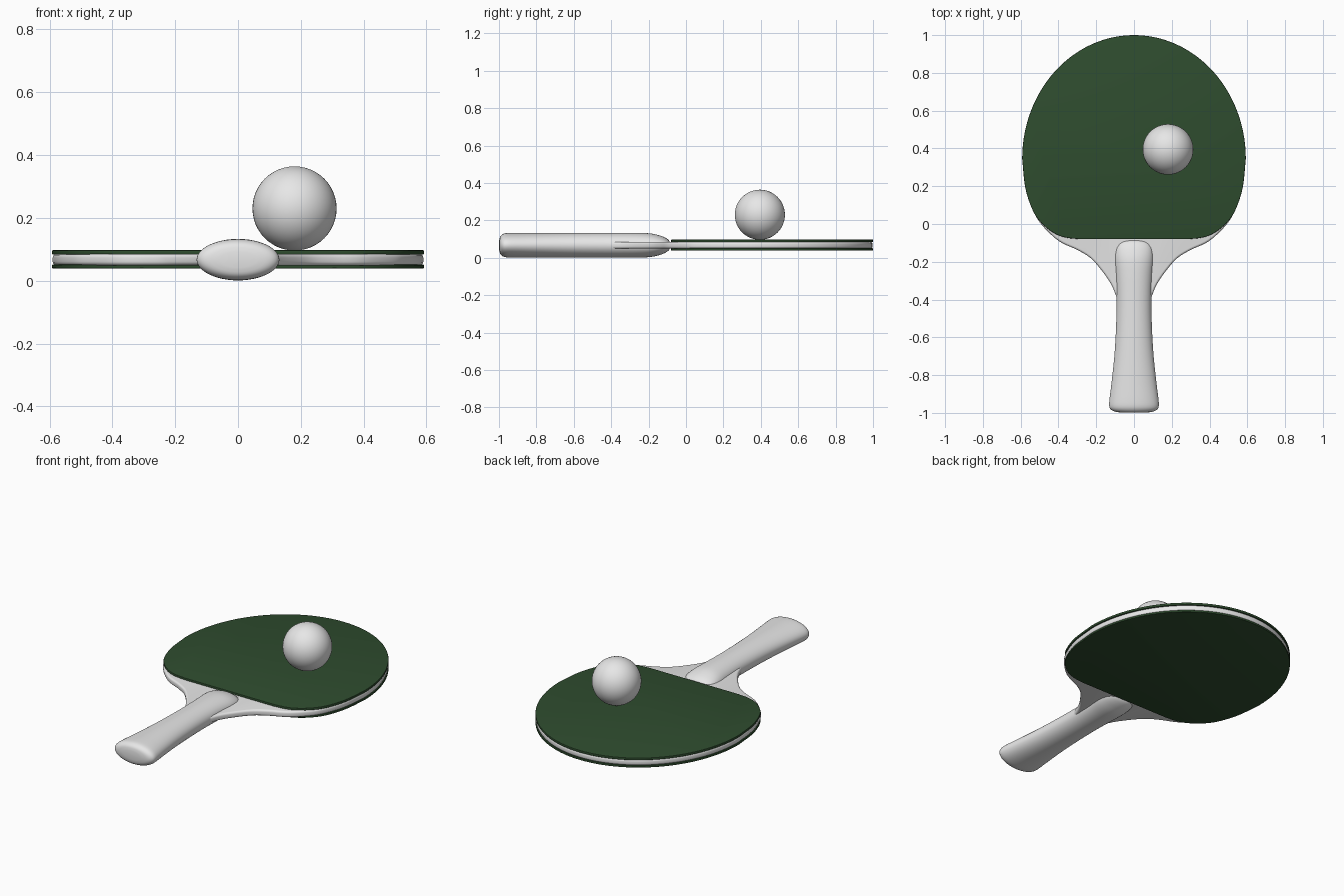
import bpy, bmesh, math
from mathutils import Vector

if "Cube" in bpy.data.objects:
    bpy.data.objects.remove(bpy.data.objects["Cube"])

ZC = 0.067  # mid plane of the bat


def material(name, rgb):
    m = bpy.data.materials.new(name)
    m.diffuse_color = (*rgb, 1)
    m.use_nodes = True
    m.node_tree.nodes["Principled BSDF"].inputs["Base Color"].default_value = m.diffuse_color
    return m


WHITE = material("pale_grey", (0.8, 0.8, 0.8))
GREEN = material("dark_green", (0.028, 0.073, 0.028))


def finish(name, bm, mat, angle=35):
    bmesh.ops.recalc_face_normals(bm, faces=bm.faces)
    me = bpy.data.meshes.new(name)
    bm.to_mesh(me)
    bm.free()
    ob = bpy.data.objects.new(name, me)
    bpy.context.collection.objects.link(ob)
    me.materials.append(mat)
    bpy.ops.object.select_all(action='DESELECT')
    ob.select_set(True)
    bpy.context.view_layer.objects.active = ob
    bpy.ops.object.shade_smooth_by_angle(angle=math.radians(angle))
    return ob


def spline(pts, n=5):
    """Catmull-Rom curve through the points."""
    p = [Vector(q) for q in pts]
    p = [2 * p[0] - p[1]] + p + [2 * p[-1] - p[-2]]
    out = []
    for i in range(1, len(p) - 2):
        a, b, c, d = p[i - 1:i + 3]
        for k in range(n):
            t = k / n
            out.append(0.5 * (2 * b + (c - a) * t + (2 * a - 5 * b + 4 * c - d) * t * t
                              + (3 * b - a - 3 * c + d) * t ** 3))
    return out + [p[-2]]


def plate(name, half, z0, z1, edge, mat, segs=3):
    """Mirrored half outline (top to bottom) extruded with rounded rims."""
    loop = [Vector(p) for p in half] + [Vector((-p[0], p[1])) for p in reversed(half) if p[0] > 1e-4]
    n = len(loop)
    normals = []
    for i in range(n):
        t = (loop[(i + 1) % n] - loop[i - 1]).normalized()
        normals.append(Vector((-t.y, t.x)))
    arc = [(edge * (1 - math.sin(a)), edge * (1 - math.cos(a)))
           for a in (math.pi / 2 * k / segs for k in range(segs + 1))]
    levels = [(ins, z0 + dz) for ins, dz in arc] + [(ins, z1 - dz) for ins, dz in reversed(arc)]
    bm = bmesh.new()
    rings = []
    for ins, z in levels:
        # outline runs clockwise, so the inward side is on the right
        rings.append([bm.verts.new((p.x - q.x * ins, p.y - q.y * ins, z)) for p, q in zip(loop, normals)])
    for a, b in zip(rings, rings[1:]):
        for i in range(n):
            j = (i + 1) % n
            bm.faces.new((a[i], a[j], b[j], b[i]))
    bm.faces.new(rings[0])
    bm.faces.new(rings[-1])
    return finish(name, bm, mat)


# Shared round head outline: half ellipse
head = [(0.592 * math.sin(a), 0.345 + 0.655 * math.cos(a))
        for a in (math.pi / 2 * k / 28 for k in range(29))]

# Wooden blade with flared neck
neck = spline([head[-1], (0.575, 0.19), (0.535, 0.07), (0.49, -0.005), (0.40, -0.09), (0.30, -0.138),
               (0.23, -0.182), (0.17, -0.25), (0.12, -0.325), (0.09, -0.40)])
plate("wooden_blade", [(max(x - 0.002, 0), y - 0.002) for x, y in head[:-1]]
      + [(p.x - 0.002, p.y) for p in neck] + [(0.03, -0.42)], 0.049, 0.085, 0.012, WHITE, 4)

# Rubber sheets, one on each side
skirt = spline([head[-1], (0.575, 0.19), (0.535, 0.07), (0.485, 0.0), (0.42, -0.05), (0.36, -0.072),
                (0.29, -0.08)])
rubber = head[:-1] + [tuple(p) for p in skirt] + [(0.1, -0.08)]
plate("top_rubber", rubber, 0.083, 0.097, 0.003, GREEN)
plate("bottom_rubber", rubber, 0.039, 0.051, 0.003, GREEN)

# Handle: lofted ellipses (y, half width, half height)
stations = spline([(-0.999, 0.06, 0.025), (-0.994, 0.098, 0.045), (-0.983, 0.121, 0.057), (-0.965, 0.131, 0.064),
                   (-0.93, 0.13, 0.066), (-0.85, 0.12, 0.066), (-0.70, 0.104, 0.066), (-0.55, 0.095, 0.066),
                   (-0.40, 0.092, 0.066), (-0.27, 0.097, 0.066), (-0.19, 0.103, 0.063), (-0.14, 0.100, 0.052),
                   (-0.11, 0.088, 0.040), (-0.093, 0.068, 0.028), (-0.085, 0.035, 0.014)], 3)
bm = bmesh.new()
N = 48
rings = [[bm.verts.new((w * math.cos(2 * math.pi * k / N), y, ZC + h * math.sin(2 * math.pi * k / N)))
          for k in range(N)] for y, w, h in stations]
for a, b in zip(rings, rings[1:]):
    for i in range(N):
        j = (i + 1) % N
        bm.faces.new((a[i], a[j], b[j], b[i]))
bm.faces.new(rings[0])
bm.faces.new(rings[-1])
finish("handle", bm, WHITE, 50)

# Ball resting on the rubber
bm = bmesh.new()
bmesh.ops.create_uvsphere(bm, u_segments=48, v_segments=24, radius=0.134)
bmesh.ops.translate(bm, verts=bm.verts, vec=(0.18, 0.395, 0.23))
finish("ball", bm, WHITE)
